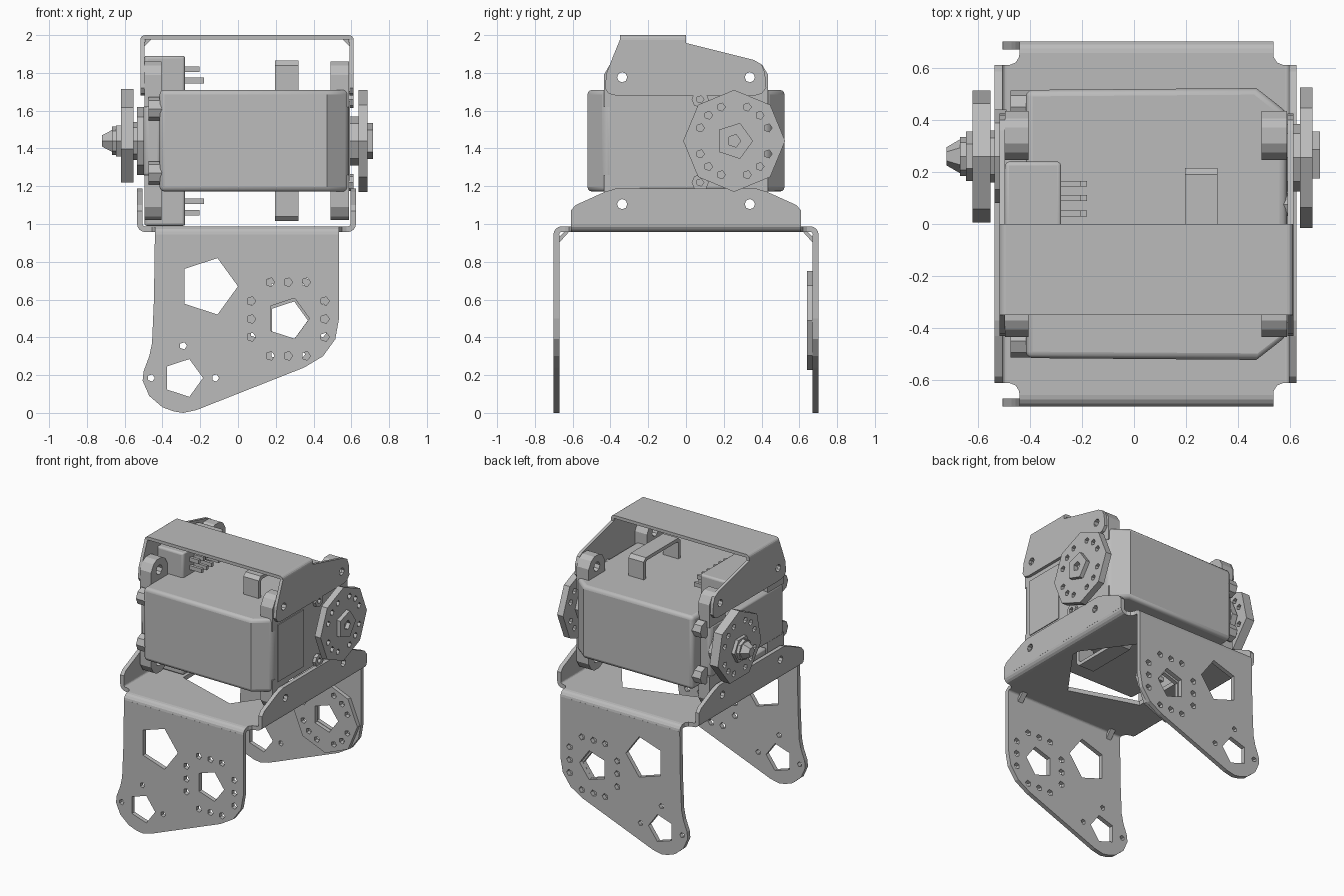
import bpy, bmesh, math
from mathutils import Matrix

if "Cube" in bpy.data.objects:
    bpy.data.objects.remove(bpy.data.objects["Cube"])

metal = bpy.data.materials.new("grey_metal")
metal.diffuse_color = (0.5, 0.5, 0.5, 1)
metal.use_nodes = True
metal.node_tree.nodes["Principled BSDF"].inputs["Base Color"].default_value = metal.diffuse_color

# local x, y, z axes of each drawing plane, as matrix rows
PLANES = {
    "XY": ((1, 0, 0), (0, 1, 0), (0, 0, 1)),
    "XZ": ((1, 0, 0), (0, 0, -1), (0, 1, 0)),
    "YZ": ((0, 0, 1), (1, 0, 0), (0, 1, 0)),
}
NORMAL = {"XY": 2, "XZ": 1, "YZ": 0}


def ngon(cx, cy, r, n=5, turn=0.0):
    return [(cx + r * math.cos(turn + math.tau * i / n),
             cy + r * math.sin(turn + math.tau * i / n)) for i in range(n)]


def plate(name, outline, plane, lo, hi, holes=(), bevel=0):
    """Extrude a flat outline with holes between two offsets along the plane normal."""
    curve = bpy.data.curves.new(name, "CURVE")
    curve.dimensions = "2D"
    curve.fill_mode = "BOTH"
    curve.extrude = (hi - lo) / 2
    for pts in [outline, *holes]:
        sp = curve.splines.new("POLY")
        sp.points.add(len(pts) - 1)
        for p, (a, b) in zip(sp.points, pts):
            p.co = (a, b, 0, 1)
        sp.use_cyclic_u = True
    tmp = bpy.data.objects.new(name, curve)
    bpy.context.collection.objects.link(tmp)
    dg = bpy.context.evaluated_depsgraph_get()
    mesh = bpy.data.meshes.new_from_object(tmp.evaluated_get(dg))
    bpy.data.objects.remove(tmp)
    mat = Matrix(PLANES[plane]).to_4x4()
    mat[NORMAL[plane]][3] = (lo + hi) / 2
    mesh.transform(mat)
    bm = bmesh.new()
    bm.from_mesh(mesh)
    bmesh.ops.remove_doubles(bm, verts=bm.verts, dist=1e-5)
    bmesh.ops.recalc_face_normals(bm, faces=bm.faces)
    bm.to_mesh(mesh)
    bm.free()
    mesh.materials.clear()
    mesh.materials.append(metal)
    ob = bpy.data.objects.new(name, mesh)
    bpy.context.collection.objects.link(ob)
    for f in mesh.polygons:
        f.use_smooth = False
    if bevel:
        m = ob.modifiers.new("round", "BEVEL")
        m.width, m.segments, m.limit_method = bevel, 3, "ANGLE"
        m.angle_limit = math.radians(50)
        bpy.context.view_layer.objects.active = ob
        ob.select_set(True)
        bpy.ops.object.shade_smooth_by_angle()
        ob.select_set(False)
    return ob


def rect(x0, x1, y0, y1):
    return [(x0, y0), (x1, y0), (x1, y1), (x0, y1)]


def bend(name, plane, a, b, sa, sb, lo, hi, r=0.045, t=0.03):
    """Quarter-round sheet bend about centre (a, b), opening towards signs sa, sb."""
    arc = [math.pi / 2 * i / 4 for i in range(5)]
    pts = [(a + sa * r * math.cos(u), b + sb * r * math.sin(u)) for u in arc]
    pts += [(a + sa * (r - t) * math.cos(u), b + sb * (r - t) * math.sin(u))
            for u in reversed(arc)]
    plate(name, pts, plane, lo, hi)


def ring(cx, cy, r=0.192):
    return [ngon(cx + r * math.cos(math.radians(q + d)),
                 cy + r * math.sin(math.radians(q + d)), 0.022)
            for q in (0, 90, 180, 270) for d in (21, 45, 69)]


# ---- lower bracket: legs ----
leg = [(-.44, .945), (-.445, .6), (-.455, .37), (-.47, .3), (-.5, .22), (-.505, .17),
       (-.47, .09), (-.4, .03), (-.34, .008), (-.29, 0), (-.22, .015), (.35, .24),
       (.45, .3), (.515, .39), (.535, .5), (.535, .945)]
leg_holes = [ngon(-.157, .67, .157), ngon(-.29, .185, .105), ngon(.265, .5, .113)]
leg_holes += [ngon(x, z, .02) for x, z in ((-.46, .185), (-.12, .185), (-.29, .355))]
leg_holes += [ngon(.265 + a, .497 + b, .024) for s in (-1, 1) for k in (-.095, 0, .095)
              for a, b in ((s * .195, k), (k, s * .195))]
for s, side in ((-1, "front"), (1, "back")):
    plate(side + "_leg", leg, "XZ", *sorted((s * .67, s * .702)), holes=leg_holes)
    bend(side + "_leg_bend", "YZ", s * .657, .943, s, 1, -.44, .535)
# round disc on the inside of the back leg
plate("leg_disc", ngon(.265, .49, .262, 8), "XZ", .64, .67,
      holes=[ngon(.265, .49, .105)] + ring(.265, .49))

# ---- lower bracket: deck with relief corners, and raised flanges ----
quarter = [(.575, .61), (.55, .62), (.537, .64), (.535, .657)]
left = [(.04 - x - .0, y) for x, y in quarter]
left = [(x + .055, y) for x, y in left]
deck = (quarter + left[::-1] + [(x, -y) for x, y in left]
        + [(x, -y) for x, y in reversed(quarter)])
plate("deck", deck, "XY", .957, .988, holes=[ngon(.09, 0, .44)])
flange = [(-.61, 1.0), (.61, 1.0), (.61, 1.07), (.585, 1.1), (.43, 1.17), (.37, 1.188),
          (-.37, 1.188), (-.43, 1.17), (-.585, 1.1), (-.61, 1.07)]
for x0, x1, s, c in ((-.535, -.505, -1, -.49), (.595, .625, 1, .58)):
    plate("deck_flange", flange, "YZ", x0, x1,
          holes=[ngon(y, 1.105, .027, 8) for y in (-.338, .338)])
    bend("deck_flange_bend", "XZ", c, 1.002, s, -1, -.61, .61)
    plate("deck_edge", rect(*sorted((c, c - s * .07)), -.61, .61), "XY", .957, .988)
# pressed stiffening ribs in the bends
for s in (-1, 1):
    for x in (-.34, .43):
        plate("bend_rib", [(s * .645, .958), (s * .672, .93), (s * .672, .9),
                           (s * .62, .958)], "YZ", x - .02, x + .02)

# ---- upper bracket ----
cheek = [(-.35, 1.975), (0, 1.975), (0, 1.958), (.36, 1.868), (.4, 1.845), (.418, 1.8),
         (.425, 1.72), (.4, 1.69), (.365, 1.68), (-.37, 1.68), (-.41, 1.69),
         (-.43, 1.72), (-.42, 1.8), (-.385, 1.89)]
for x0, x1, s, c in ((-.517, -.495, -1, -.492), (.59, .612, 1, .587)):
    plate("upper_cheek", cheek, "YZ", x0, x1,
          holes=[ngon(y, 1.777, .027, 8) for y in (-.338, .338)])
    bend("upper_bend", "XZ", c, 1.975, s, 1, -.35, 0, .025, .022)
    for y in (-.27, -.08):
        plate("upper_rib", [(c, 1.98), (c + s * .004, 1.94), (c - s * .035, 1.98)],
              "XZ", y - .02, y + .02)
plate("upper_top", rect(-.492, .587, -.35, 0), "XY", 1.977, 2.0)

# ---- servo motor body ----
body = [(-.415, -.515), (.47, -.522), (.588, -.43), (.588, .43), (.47, .522), (-.415, .515)]
plate("motor_body", body, "XY", 1.172, 1.71, bevel=.025)
plate("motor_cap", rect(-.43, .43, 1.25, 1.63), "YZ", -.5, -.40, bevel=.025)
plate("side_panel", rect(-.38, -.08, 1.23, 1.65), "YZ", .585, .594)
for z in (1.27, 1.61):
    for y in (-.45, .45):
        plate("cap_boss", ngon(y, z, .062, 8), "YZ", -.475, -.40)
for z in (1.22, 1.66):
    plate("body_screw", ngon(.075, z, .045, 8), "YZ", .56, .612, holes=[ngon(.075, z, .02)])

# ---- fittings mirrored above and below the motor ----
for s in (1, -1):
    def Z(d):
        return 1.44 + s * d
    for y in (-.34, .34):
        ear = [(-.095, .18), (-.095, .35), (-.065, .4), (-.03, .42), (.03, .42),
               (.065, .4), (.095, .35), (.095, .18)]
        pts = [(y + a, Z(b)) for a, b in ear]
        hole = [ngon(y, Z(.337), .035, 8)]
        plate("left_ear", pts, "YZ", -.495, -.405, holes=hole)
        plate("right_ear", pts, "YZ", .49, .588, holes=hole)
    # cable sockets with pins
    plate("socket", rect(-.24, .24, *sorted((Z(.22), Z(.45)))), "YZ", -.495, -.28, bevel=.015)
    for y in (-.155, -.1, -.04, .04, .1, .155):
        for d, x in ((.305, -.18), (.365, -.205)):
            plate("pin", rect(y - .011, y + .011, *sorted((Z(d), Z(d + .03)))), "YZ", -.3, x)
    # cable loop
    loop = [(-.215, .25), (-.215, .4), (-.19, .425), (.19, .425), (.215, .4), (.215, .25),
            (.19, .25), (.19, .39), (.175, .4), (-.175, .4), (-.19, .39), (-.19, .25)]
    plate("cable_loop", [(y, Z(d)) for y, d in loop], "YZ", .195, .32)

# ---- output discs and hubs on the motor shaft ----
plate("right_disc", ngon(.255, 1.44, .27, 8), "YZ", .637, .685, holes=ring(.255, 1.44))
plate("left_disc", ngon(.26, 1.455, .26, 7, math.pi / 2), "YZ", -.62, -.552,
      holes=ring(.26, 1.45, .185))
plate("right_shaft", ngon(.255, 1.44, .13, 8), "YZ", .58, .64)
plate("right_hub", ngon(.255, 1.44, .1), "YZ", .68, .715, holes=[ngon(.255, 1.44, .035)])
plate("left_shaft", ngon(.26, 1.44, .18, 8), "YZ", -.535, -.49)
plate("left_collar", ngon(.26, 1.44, .1, 8), "YZ", -.56, -.53)
plate("left_hub", ngon(.26, 1.44, .095, 6), "YZ", -.645, -.61)
plate("left_washer", ngon(.26, 1.44, .075, 8), "YZ", -.668, -.64)
bm = bmesh.new()
bmesh.ops.create_cone(bm, cap_ends=True, segments=6, radius1=.07, radius2=.035, depth=.06,
                      matrix=Matrix.Translation((-.69, .26, 1.44)) @ Matrix.Rotation(-math.pi / 2, 4, "Y"))
mesh = bpy.data.meshes.new("left_nut")
bm.to_mesh(mesh)
bm.free()
mesh.materials.append(metal)
bpy.context.collection.objects.link(bpy.data.objects.new("left_nut", mesh))
